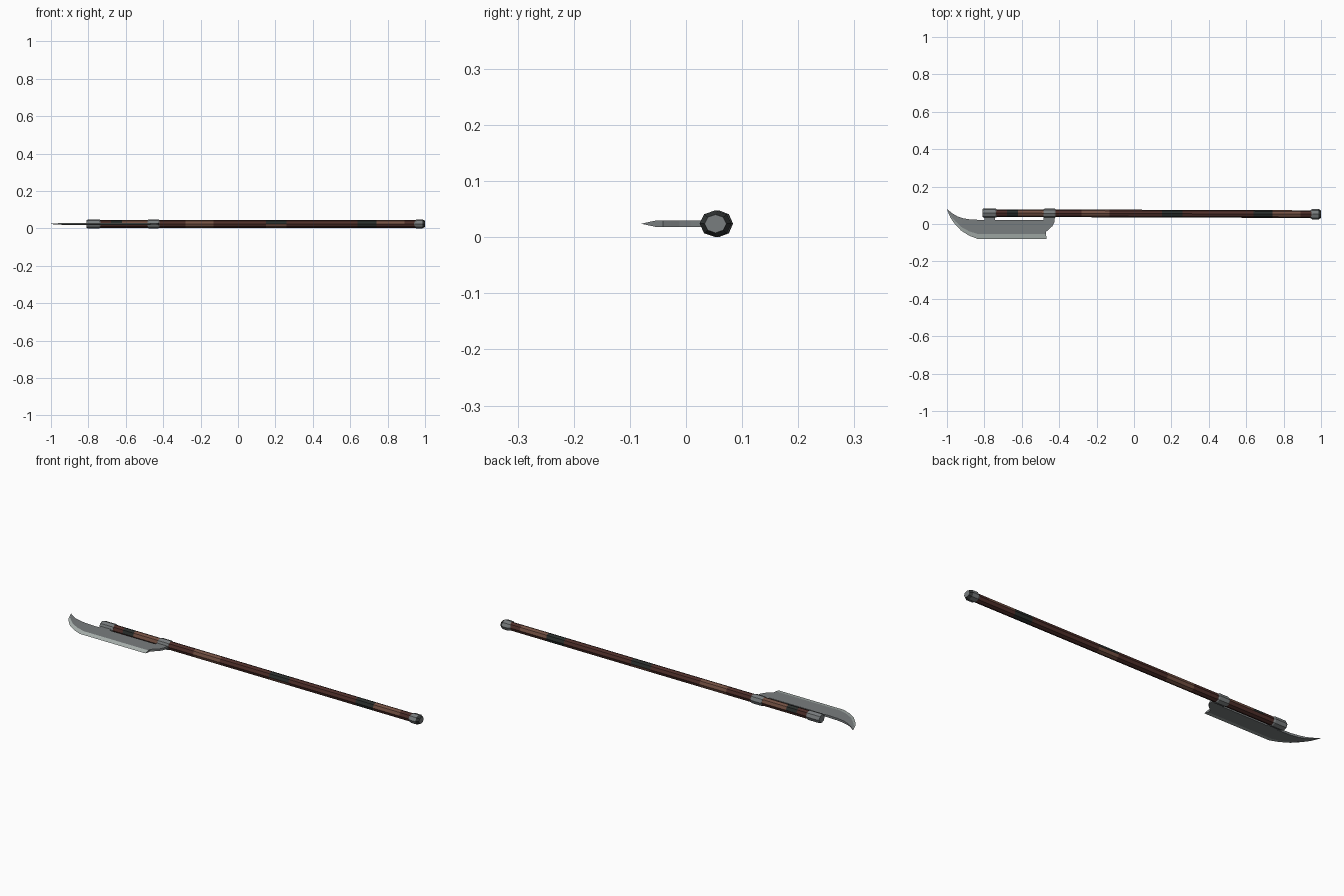
import bpy, bmesh, math

if "Cube" in bpy.data.objects:
    bpy.data.objects.remove(bpy.data.objects["Cube"])

def material(name, rgb):
    m = bpy.data.materials.new(name)
    m.diffuse_color = (*rgb, 1)
    m.use_nodes = True
    m.node_tree.nodes["Principled BSDF"].inputs["Base Color"].default_value = m.diffuse_color
    return m

RED = material("dark red wood", (0.075, 0.027, 0.022))
TAN = material("light brown wood", (0.17, 0.08, 0.055))
BLACK = material("blackened wood", (0.022, 0.027, 0.025))
STEEL = material("grey steel", (0.19, 0.205, 0.21))
EDGE = material("bright edge", (0.42, 0.47, 0.45))
IRON = material("dark iron", (0.03, 0.034, 0.034))
ZC = 0.024  # height of the weapon's mid plane

def finish(name, bm, mats):
    bmesh.ops.remove_doubles(bm, verts=bm.verts, dist=1e-5)
    bmesh.ops.recalc_face_normals(bm, faces=bm.faces)
    me = bpy.data.meshes.new(name)
    bm.to_mesh(me)
    bm.free()
    for m in mats:
        me.materials.append(m)
    ob = bpy.data.objects.new(name, me)
    bpy.context.collection.objects.link(ob)
    return ob

def tube(name, rings, mats, rule):
    """Eight-sided tube along x; rings are (x, centre y, radius y, radius z)."""
    bm = bmesh.new()
    loops = [[bm.verts.new((x, cy + ry * math.cos(k * math.pi / 4),
                            ZC + rz * math.sin(k * math.pi / 4))) for k in range(8)]
             for x, cy, ry, rz in rings]
    for i, (a, b) in enumerate(zip(loops, loops[1:])):
        for k in range(8):
            f = bm.faces.new((a[k], a[(k + 1) % 8], b[(k + 1) % 8], b[k]))
            f.material_index = rule(i, k)
    bm.faces.new(loops[0])
    bm.faces.new(loops[-1])
    return finish(name, bm, mats)

def shaft_y(x):
    return 0.0585 - 0.006 * (x + 0.8) / 1.8

# Shaft: bands of worn wood; 0 red, 1 light, 2 black (upper half, lower half)
xs = [-0.79, -0.68, -0.62, -0.45, -0.28, -0.13, 0.15, 0.26, 0.64, 0.74, 0.89, 0.96]
upper = [0, 2, 1, 0, 1, 0, 2, 0, 2, 1, 0]
lower = [0, 0, 0, 0, 1, 0, 1, 0, 2, 0, 0]
tube("shaft", [(x, shaft_y(x), 0.0205, 0.0215) for x in xs], [RED, TAN, BLACK],
     lambda i, k: upper[i] if k < 4 else lower[i])

# Metal fittings: top socket, lower collar and butt cap with chamfered ends
def fitting(name, x0, x1, c, ry, end, dark):
    y = shaft_y((x0 + x1) / 2)
    tube(name, [(x0, y, ry * end, 0.024 * end), (x0 + c, y, ry, 0.024),
                (x1 - c, y, ry, 0.024), (x1, y, ry * end, 0.024 * end)],
         [STEEL, IRON], lambda i, k: 1 if dark and i == 2 else 0)

fitting("top_socket", -0.81, -0.735, 0.008, 0.0255, 0.85, False)
fitting("lower_collar", -0.483, -0.42, 0.006, 0.0255, 0.88, False)
fitting("butt_cap", 0.94, 1.0, 0.014, 0.0285, 0.68, True)

# Blade: stations of (back x, back y, edge x, edge y, bevel fraction)
stations = [(-0.999, 0.079, -1.0, 0.078, 0.3), (-0.970, 0.056, -0.982, 0.034, 0.3),
            (-0.945, 0.041, -0.960, 0.003, 0.3), (-0.915, 0.031, -0.925, -0.035, 0.28),
            (-0.875, 0.024, -0.882, -0.062, 0.26), (-0.82, 0.022, -0.838, -0.079, 0.25),
            (-0.47, 0.022, -0.469, -0.08, 0.25)]
bm = bmesh.new()
loops = []
for n, (bx, by, ex, ey, t) in enumerate(stations):
    h = 0.001 + 0.0045 * min(1, n / 3)
    mx, my = ex + (bx - ex) * t, ey + (by - ey) * t
    loops.append([bm.verts.new(p) for p in (
        (bx, by, ZC + h), (mx, my, ZC + h), (ex, ey, ZC), (mx, my, ZC - h), (bx, by, ZC - h))])
for a, b in zip(loops, loops[1:]):
    for k in range(5):
        f = bm.faces.new((a[k], a[(k + 1) % 5], b[(k + 1) % 5], b[k]))
        f.material_index = 1 if k in (1, 2) else 0
bm.faces.new(loops[0])
bm.faces.new(loops[-1])
finish("blade", bm, [STEEL, EDGE])

# Flat plates tying the blade to the fittings
def plate(name, pts, h):
    bm = bmesh.new()
    f = bm.faces.new([bm.verts.new((x, y, ZC - h)) for x, y in pts])
    r = bmesh.ops.extrude_face_region(bm, geom=[f])
    for v in r["geom"]:
        if isinstance(v, bmesh.types.BMVert):
            v.co.z += 2 * h
    finish(name, bm, [STEEL])

plate("blade_tang", [(-0.47, 0.045), (-0.47, -0.042), (-0.455, -0.028), (-0.437, -0.012),
                     (-0.426, 0.008), (-0.422, 0.045)], 0.0055)
plate("collar_lug", [(-0.483, 0.045), (-0.483, 0.018), (-0.465, 0.018), (-0.465, 0.045)], 0.0055)
plate("top_lug", [(-0.80, 0.045), (-0.80, 0.018), (-0.742, 0.018), (-0.742, 0.045)], 0.0055)
